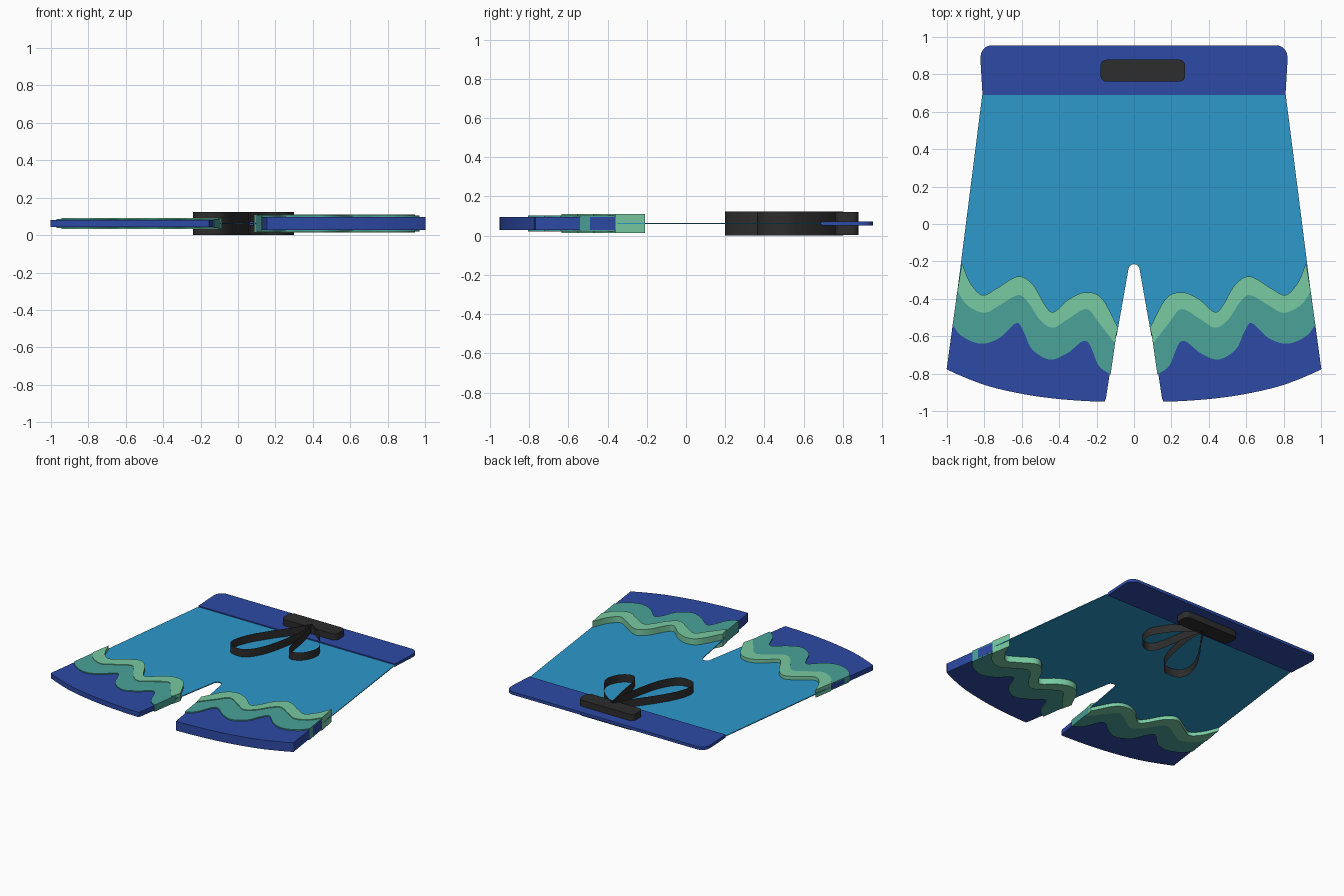
import bpy
import bmesh
import math
from mathutils import Vector

default_cube = bpy.data.objects.get("Cube")
if default_cube:
    bpy.data.objects.remove(default_cube, do_unlink=True)

MIDDLE = 0.062  # height of the flat cloth sheet


def make_material(name, red, green, blue):
    material = bpy.data.materials.new(name)
    material.use_nodes = True
    colour = (red, green, blue, 1)
    material.diffuse_color = colour
    shader = next(n for n in material.node_tree.nodes if n.type == "BSDF_PRINCIPLED")
    shader.inputs["Base Color"].default_value = colour
    return material


sky_blue = make_material("sky blue cloth", 0.026, 0.314, 0.591)
deep_blue = make_material("deep blue trim", 0.026, 0.069, 0.381)
mint = make_material("mint wave", 0.188, 0.597, 0.361)
teal = make_material("teal wave", 0.069, 0.361, 0.323)
charcoal = make_material("charcoal cord", 0.026, 0.026, 0.026)


def smooth_path(points, steps=6):
    """Catmull-Rom curve through the given points."""
    points = [Vector(p) for p in points]
    padded = [2 * points[0] - points[1], *points, 2 * points[-1] - points[-2]]
    path = []
    for before, start, end, after in zip(padded, padded[1:], padded[2:], padded[3:]):
        for step in range(steps):
            t = step / steps
            pull_in = (end - before) / 2
            pull_out = (after - start) / 2
            path.append(start * (2 * t**3 - 3 * t**2 + 1) + pull_in * (t**3 - 2 * t**2 + t)
                        + end * (3 * t**2 - 2 * t**3) + pull_out * (t**3 - t**2))
    return path + [points[-1]]


def arc(centre_x, centre_y, radius, start, end, steps=8):
    angles = [math.radians(start + (end - start) * i / steps) for i in range(steps + 1)]
    return [(centre_x + radius * math.cos(a), centre_y + radius * math.sin(a)) for a in angles]


def mirrored(points):
    """Close a right-hand half outline with its mirror image."""
    return list(points) + [(-x, y) for x, y in reversed(points)]


def finish(name, mesh_data, material):
    mesh = bpy.data.meshes.new(name)
    mesh_data.to_mesh(mesh)
    mesh_data.free()
    mesh.materials.append(material)
    part = bpy.data.objects.new(name, mesh)
    bpy.context.collection.objects.link(part)
    bpy.ops.object.select_all(action="DESELECT")
    part.select_set(True)
    bpy.context.view_layer.objects.active = part
    bpy.ops.object.shade_smooth_by_angle(angle=math.radians(35))
    return part


def plate(name, outline, half_thickness, material, side=1):
    """Extrude a flat outline evenly above and below the middle sheet."""
    bm = bmesh.new()
    low = MIDDLE - half_thickness
    face = bm.faces.new([bm.verts.new((side * x, y, low)) for x, y in outline])
    raised = bmesh.ops.extrude_face_region(bm, geom=[face])["geom"]
    bmesh.ops.translate(bm, vec=(0, 0, 2 * half_thickness),
                        verts=[v for v in raised if isinstance(v, bmesh.types.BMVert)])
    bmesh.ops.recalc_face_normals(bm, faces=bm.faces)
    return finish(name, bm, material)


def ribbon(name, points):
    """Upright strip of cord with no thickness."""
    bm = bmesh.new()
    rails = [(bm.verts.new((x, y, 0)), bm.verts.new((x, y, 2 * MIDDLE)))
             for x, y in smooth_path(points)]
    for (a, b), (c, d) in zip(rails, rails[1:]):
        bm.faces.new((a, c, d, b))
    return finish(name, bm, charcoal)


# Thin cloth body with a rounded notch between the legs
body_half = arc(0, -0.245, 0.03, 90, 10)
body_half += [(0.093, -0.6), (0.975, -0.6), (0.81, 0.7)]
plate("cloth_body", mirrored(body_half), 0.003, sky_blue)

# Waistband with rounded top corners
band_half = [(0.81, 0.69), (0.82, 0.86)] + arc(0.76, 0.895, 0.06, 0, 90)
plate("waistband", mirrored(band_half), 0.011, deep_blue)

# Wavy edges of one leg, running from the outer side to the inner side
mint_top = smooth_path([(.92, -.21), (.875, -.315), (.81, -.38), (.735, -.345),
                        (.62, -.28), (.54, -.325), (.475, -.435), (.43, -.47),
                        (.345, -.4), (.255, -.365), (.17, -.4), (.085, -.555)])
mint_bottom = smooth_path([(.945, -.36), (.89, -.435), (.8, -.475), (.72, -.435),
                           (.62, -.38), (.565, -.42), (.505, -.51), (.435, -.555),
                           (.355, -.51), (.255, -.455), (.19, -.525), (.105, -.635)])
teal_bottom = smooth_path([(.97, -.54), (.92, -.6), (.82, -.64), (.72, -.61),
                           (.63, -.53), (.59, -.575), (.545, -.67), (.45, -.725),
                           (.355, -.69), (.255, -.625), (.19, -.755), (.125, -.805)])
teal_top = [(upper + lower) / 2 for upper, lower in zip(mint_top, mint_bottom)]
hem_bottom = smooth_path([(1, -.765), (.985, -.785), (.8, -.86), (.6, -.908),
                          (.4, -.936), (.18, -.95), (.155, -.942), (.148, -.92)])

# Both legs share outlines; the left leg is the thicker one
for leg, side, hem_half, teal_half, mint_half in (
        ("left", 1, 0.034, 0.042, 0.048),
        ("right", -1, 0.018, 0.025, 0.029)):
    plate(leg + "_hem", mint_bottom + hem_bottom[::-1], hem_half, deep_blue, side)
    plate(leg + "_teal_wave", teal_top + teal_bottom[::-1], teal_half, teal, side)
    plate(leg + "_mint_wave", mint_top + mint_bottom[::-1], mint_half, mint, side)

# Drawstring knot bar with rounded corners
knot = []
for centre_x, centre_y, start in ((0.24, 0.845, 0), (-0.145, 0.845, 90),
                                  (-0.145, 0.795, 180), (0.24, 0.795, 270)):
    knot += arc(centre_x, centre_y, 0.034, start, start + 90, 5)
plate("drawstring_knot", knot, 0.058, charcoal)

# Drawstring bow loops
ribbon("large_bow_loop", [(.05, .8), (-.04, .66), (-.12, .55), (-.2, .42), (-.24, .3),
                          (-.22, .225), (-.15, .2), (-.08, .22), (-.01, .33),
                          (.035, .5), (.06, .68), (.05, .8)])
ribbon("small_bow_loop", [(.06, .8), (.1, .6), (.125, .45), (.16, .375), (.21, .365),
                          (.27, .41), (.3, .5), (.27, .58), (.18, .7), (.05, .8)])
